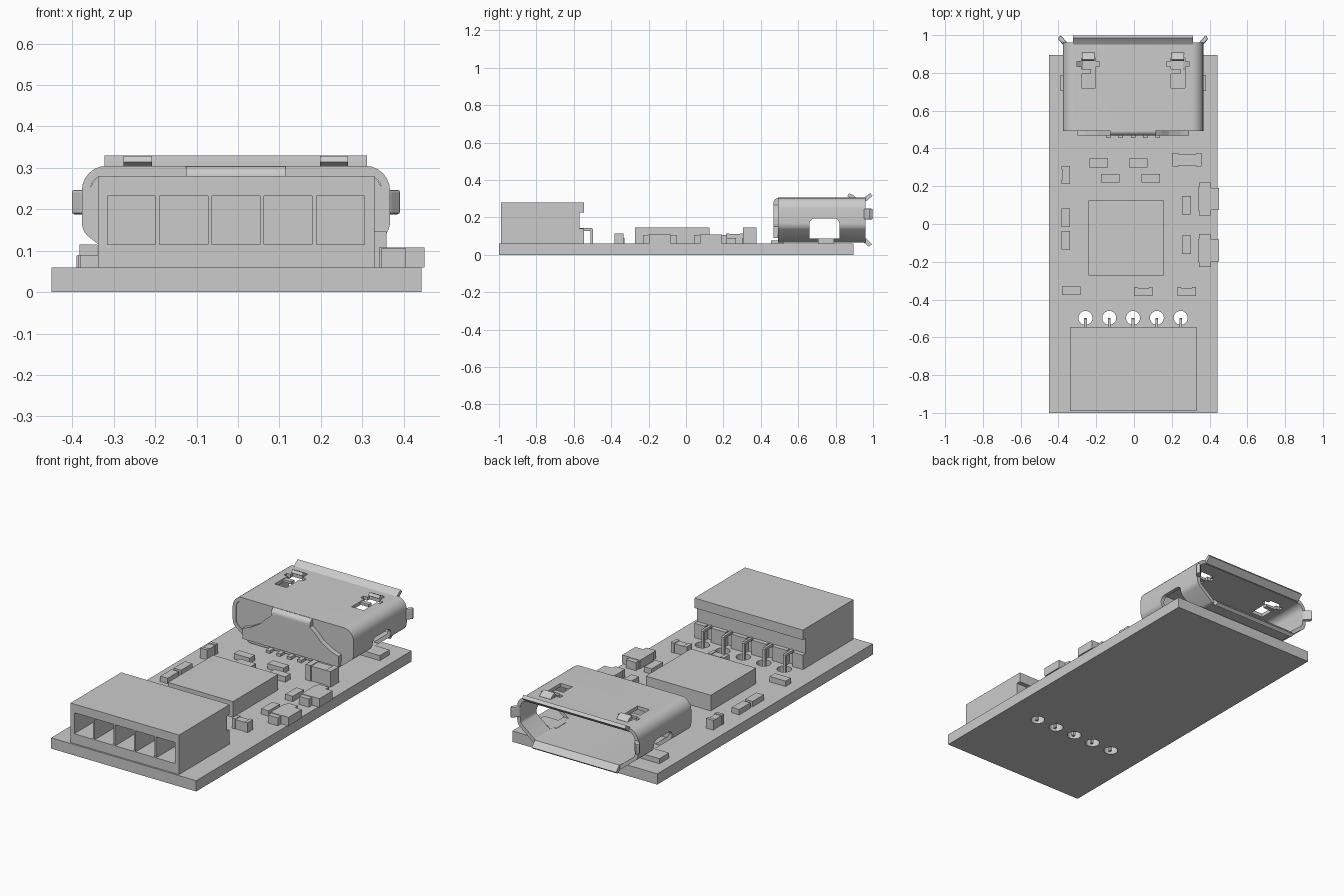
import bpy, bmesh, math
from mathutils import Vector

if "Cube" in bpy.data.objects:
    bpy.data.objects.remove(bpy.data.objects["Cube"], do_unlink=True)

grey = bpy.data.materials.new("plain grey")
grey.use_nodes = True
grey.diffuse_color = (0.6, 0.6, 0.6, 1)
grey.node_tree.nodes["Principled BSDF"].inputs["Base Color"].default_value = (0.6, 0.6, 0.6, 1)


def finish(name, bm):
    bmesh.ops.recalc_face_normals(bm, faces=bm.faces)
    mesh = bpy.data.meshes.new(name)
    bm.to_mesh(mesh)
    bm.free()
    mesh.materials.append(grey)
    ob = bpy.data.objects.new(name, mesh)
    bpy.context.collection.objects.link(ob)
    return ob


def prism(name, pts, axis, a, b):
    """Extrude a 2D outline along an axis from a to b."""
    place = {"x": lambda p, t: (t, p[0], p[1]),
             "y": lambda p, t: (p[0], t, p[1]),
             "z": lambda p, t: (p[0], p[1], t)}[axis]
    bm = bmesh.new()
    face = bm.faces.new([bm.verts.new(place(p, a)) for p in pts])
    new = bmesh.ops.extrude_face_region(bm, geom=[face])["geom"]
    shift = Vector(place((0, 0), b - a))
    bmesh.ops.translate(bm, vec=shift, verts=[v for v in new if isinstance(v, bmesh.types.BMVert)])
    return finish(name, bm)


def box(name, x0, x1, y0, y1, z0, z1):
    return prism(name, [(x0, y0), (x1, y0), (x1, y1), (x0, y1)], "z", z0, z1)


def activate(ob):
    bpy.ops.object.select_all(action="DESELECT")
    ob.select_set(True)
    bpy.context.view_layer.objects.active = ob


def apply(ob, mod):
    activate(ob)
    bpy.ops.object.modifier_apply(modifier=mod.name)


def cut(ob, cutter):
    cutter.hide_render = True
    mod = ob.modifiers.new("cut", "BOOLEAN")
    mod.operation = "DIFFERENCE"
    mod.solver = "EXACT"
    mod.object = cutter
    apply(ob, mod)
    bpy.data.objects.remove(cutter, do_unlink=True)


def circle(cx, cy, r, n=24):
    return [(cx + r * math.cos(math.tau * i / n), cy + r * math.sin(math.tau * i / n)) for i in range(n)]


def arc(cx, cy, r, a0, a1, n=6):
    angles = [math.radians(a0 + (a1 - a0) * i / n) for i in range(n + 1)]
    return [(cx + r * math.cos(a), cy + r * math.sin(a)) for a in angles]


TOP = 0.06
pin_xs = [-0.257 + 0.126 * i for i in range(5)]

# Circuit board with pin holes
board = box("board", -0.45, 0.443, -1, 0.895, 0, TOP)
for x in pin_xs:
    cut(board, prism("hole_cutter", circle(x, -0.497, 0.037), "z", -0.1, 0.2))

# Header housing: overhanging top, recessed rear wall, five front sockets
housing = prism("header_housing", [(-0.99, TOP), (-0.57, TOP), (-0.57, 0.225), (-0.545, 0.225),
                                   (-0.545, 0.28), (-0.99, 0.28)], "x", -0.338, 0.33)
for x in pin_xs:
    cut(housing, box("socket_cutter", x - 0.058, x + 0.058, -1.1, -0.6, 0.115, 0.232))

# Rear strip, split into blocks that leave slots for the pins
edges = [-0.338] + [x + s for x in pin_xs for s in (-0.018, 0.018)] + [0.33]
for x0, x1 in zip(edges[::2], edges[1::2]):
    box("header_rear_block", x0, x1, -0.58, -0.545, TOP, 0.14)

# Bent header pins
for x in pin_xs:
    prism("header_pin", [(-0.6, 0.128), (-0.511, 0.128), (-0.511, 0), (-0.497, 0),
                         (-0.497, 0.135), (-0.502, 0.142), (-0.6, 0.142)], "x", x - 0.007, x + 0.007)

# Main chip
box("main_chip", -0.24, 0.16, -0.273, 0.125, TOP, 0.147)

# Flat resistors: centre x, centre y, runs along y
for cx, cy, upright in [(-0.187, 0.323, 0), (0.022, 0.323, 0), (-0.125, 0.243, 0), (0.088, 0.243, 0),
                        (-0.333, -0.353, 0), (-0.362, 0.033, 1), (-0.362, -0.085, 1),
                        (0.278, 0.1, 1), (0.278, -0.111, 1)]:
    hx, hy = (0.023, 0.049) if upright else (0.049, 0.023)
    box("resistor", cx - hx, cx + hx, cy - hy, cy + hy, TOP, 0.09)


def capacitor(cx, cy, half, width, top, upright=False):
    """Body with slightly larger end caps."""
    for a, b, w, z in [(-half, -half * 0.6, width, top), (-half * 0.6, half * 0.6, width * 0.85, top - 0.004),
                       (half * 0.6, half, width, top)]:
        if upright:
            box("capacitor", cx - w, cx + w, cy + a, cy + b, TOP, z)
        else:
            box("capacitor", cx + a, cx + b, cy - w, cy + w, TOP, z)


capacitor(0.281, 0.34, 0.077, 0.036, 0.146)
capacitor(-0.361, 0.26, 0.047, 0.022, 0.115, True)
capacitor(0.05, -0.358, 0.049, 0.024, 0.115)
capacitor(0.278, -0.358, 0.049, 0.024, 0.115)

# Side lights at the board edge
for cy in (0.132, -0.14):
    box("side_light_base", 0.34, 0.407, cy - 0.06, cy + 0.06, TOP, 0.108)
    box("side_light_lens", 0.407, 0.45, cy - 0.058, cy + 0.058, TOP, 0.108)
    for s in (-1, 1):
        y0, y1 = sorted((cy + s * 0.058, cy + s * 0.088))
        box("side_light_leg", 0.345, 0.405, y0, y1, TOP, 0.105)

# Socket shell: rounded tube narrowing towards the bottom
CX, HALF = -0.005, 0.372
right = ([(0.26, 0.066)] + arc(0.26, 0.096, 0.03, -70, -45, 2)
         + arc(HALF - 0.05, 0.17, 0.05, -40, 0, 4) + arc(HALF - 0.06, 0.245, 0.06, 0, 90))
outline = [(CX + x, z) for x, z in right] + [(CX - x, z) for x, z in reversed(right)]
bm = bmesh.new()
rings = [[bm.verts.new((x, y, z)) for x, z in outline] for y in (0.492, 0.96)]
for i in range(len(outline)):
    j = (i + 1) % len(outline)
    bm.faces.new((rings[0][i], rings[0][j], rings[1][j], rings[1][i]))
shell = finish("socket_shell", bm)
solid = shell.modifiers.new("wall", "SOLIDIFY")
solid.thickness = 0.02
solid.offset = -1
solid.use_even_offset = True
apply(shell, solid)

# Shell openings: lower sides and spring slots on top
side = ([(0.66, 0.088), (0.82, 0.088)] + arc(0.79, 0.165, 0.03, 0, 90) + arc(0.69, 0.165, 0.03, 90, 180))
cut(shell, prism("side_cutter", side, "x", -0.6, 0.6))
spring_xs = (CX - 0.237, CX + 0.237)
for x in spring_xs:
    slot = [(0.037, 0.72), (0.037, 0.835), (0.06, 0.835), (0.06, 0.86), (0.037, 0.86), (0.037, 0.88)]
    slot = [(x + u, v) for u, v in slot] + [(x - u, v) for u, v in reversed(slot)]
    cut(shell, prism("slot_cutter", slot, "z", 0.25, 0.4))
    # Raised spring tip and small tongue in the slot
    spring = prism("spring_tip", [(0.905, 0.286), (0.908, 0.306), (0.895, 0.318), (0.872, 0.329),
                                  (0.862, 0.314), (0.885, 0.3)], "x", x - 0.034, x + 0.034)
    box("spring_tongue", x - 0.037, x + 0.015, 0.795, 0.82, 0.288, 0.302)
activate(shell)
bpy.ops.object.shade_smooth_by_angle(angle=math.radians(35))

# Flared lips around the mouth
prism("upper_lip", [(0.95, 0.287), (0.965, 0.287), (0.997, 0.315), (0.985, 0.33), (0.968, 0.317), (0.95, 0.305)],
      "x", CX - 0.317, CX + 0.317)
prism("lower_lip", [(0.95, 0.066), (0.978, 0.043), (0.994, 0.056), (0.965, 0.086), (0.95, 0.086)],
      "x", CX - 0.26, CX + 0.26)
for s in (-1, 1):
    wing = [(0.352, 0.95), (HALF, 0.95), (0.398, 0.98), (0.385, 1.0), (0.352, 0.965)]
    ob = prism("side_lip", [(CX + s * x, y) for x, y in wing], "z", 0.188, 0.247)
    bevel = ob.modifiers.new("soft edge", "BEVEL")
    bevel.width = 0.006
    bevel.segments = 2
    # Solder foot beside the shell
    x0, x1 = sorted((CX + s * 0.25, CX + s * 0.385))
    box("solder_foot", x0, x1, 0.705, 0.79, TOP, 0.088)

# Closed rear: inner block, folded strip and wide plate
inner = [(CX + (x - CX) * 0.95, 0.185 + (z - 0.185) * 0.88) for x, z in outline]
prism("socket_core", inner, "y", 0.495, 0.56)
prism("rear_fold", [(0.5, 0.304)] + arc(0.495, 0.277, 0.027, 90, 180) + [(0.468, 0.2), (0.5, 0.2)],
      "x", CX - 0.12, CX + 0.12)
half_plate = [(0.295, 0.09), (0.295, 0.15), (0.25, 0.165), (0.19, 0.2), (0.15, 0.24), (0.12, 0.265)]
plate = [(CX + x, z) for x, z in half_plate] + [(CX - x, z) for x, z in reversed(half_plate)]
prism("rear_plate", plate, "y", 0.468, 0.496)

# Socket contacts on the board
for i in range(5):
    x = CX + (i - 2) * 0.065
    box("socket_contact", x - 0.012, x + 0.012, 0.455, 0.52, TOP, 0.075)
